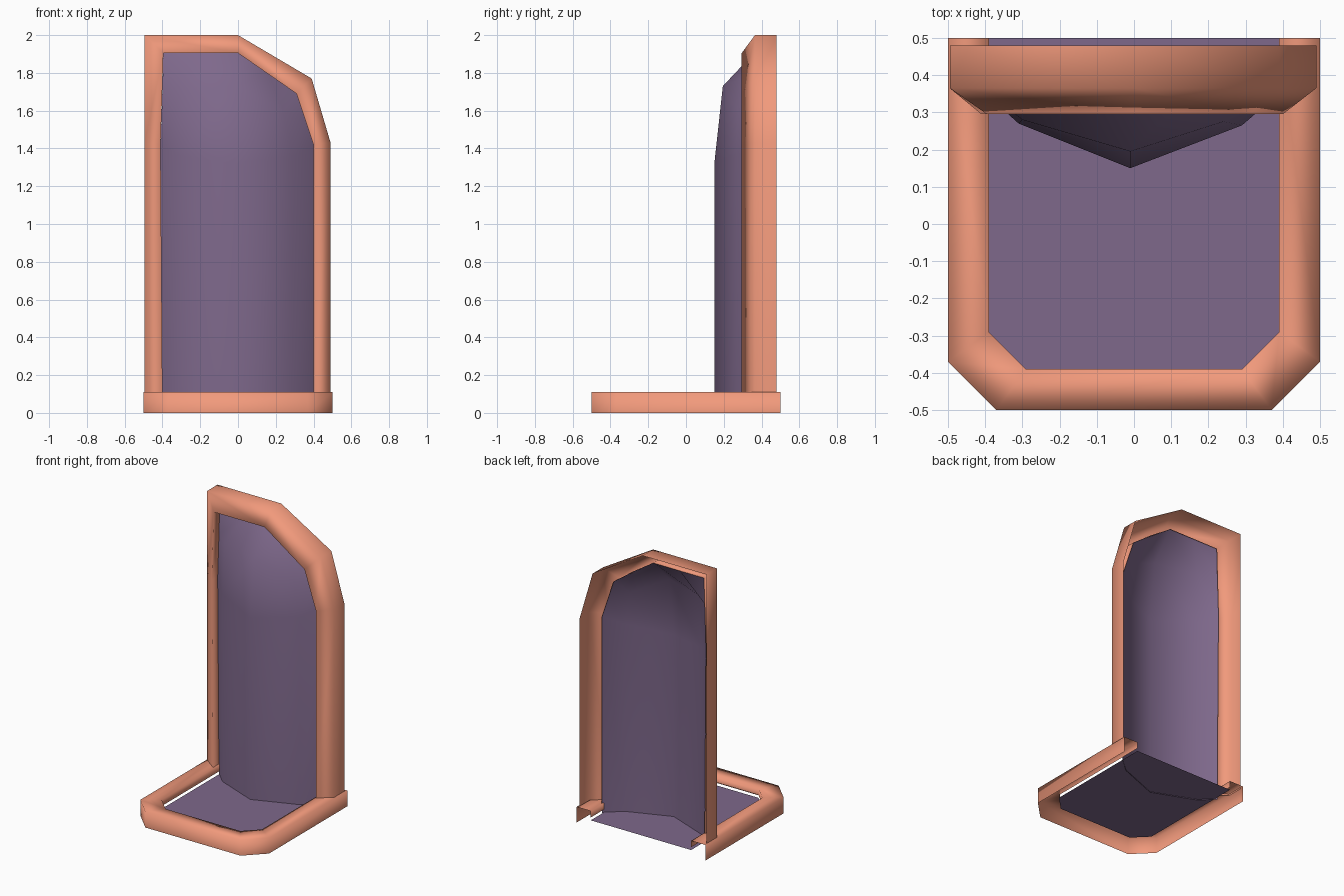
import bpy

if "Cube" in bpy.data.objects:
    bpy.data.objects.remove(bpy.data.objects["Cube"])


def material(name, color):
    m = bpy.data.materials.new(name)
    m.diffuse_color = color
    m.use_nodes = True
    m.node_tree.nodes["Principled BSDF"].inputs["Base Color"].default_value = m.diffuse_color
    return m


orange = material("orange_trim", (0.88, 0.32, 0.2, 1))
purple = material("purple_panel", (0.21, 0.14, 0.26, 1))


def make(name, verts, faces, mat, smooth=True):
    me = bpy.data.meshes.new(name)
    me.from_pydata(verts, [], faces)
    me.polygons.foreach_set("use_smooth", [smooth] * len(me.polygons))
    me.materials.append(mat)
    ob = bpy.data.objects.new(name, me)
    bpy.context.collection.objects.link(ob)
    return ob


def bridge(name, rails, mat):
    """Skin a strip of quads across rails with equal point counts."""
    n = len(rails[0])
    verts = [p for r in rails for p in r]
    faces = [(r * n + i, r * n + i + 1, (r + 1) * n + i + 1, (r + 1) * n + i)
             for r in range(len(rails) - 1) for i in range(n - 1)]
    return make(name, verts, faces, mat)


def mirrored(half):
    return half + [(-x, y) for x, y in reversed(half)]


# Seat trim: open channel around three sides
outer = mirrored([(-0.5, 0.5), (-0.5, -0.37), (-0.37, -0.5)])
inner = mirrored([(-0.39, 0.5), (-0.39, -0.29), (-0.29, -0.39)])
bridge("seat_trim", [[(x, y, z) for x, y in line] for line, z in
                     [(outer, 0), (outer, 0.11), (inner, 0.11), (inner, 0.065)]], orange)

# Seat panel
make("seat_panel", [(x, y, 0.045) for x, y in inner], [tuple(range(6))], purple, False)

# Back trim: slanted front, open at the rear
outer = [(-0.495, 0.1), (-0.495, 1.43), (-0.495, 2), (0, 2), (0.39, 1.77), (0.49, 1.43), (0.49, 0.1)]
inner = [(-0.4, 0.1), (-0.41, 1.42), (-0.395, 1.905), (0, 1.905), (0.31, 1.69), (0.4, 1.42), (0.4, 0.1)]
bridge("back_trim", [[(x, y, z) for x, z in line] for line, y in
                     [(outer, 0.48), (outer, 0.365), (inner, 0.295), (inner, 0.365)]], orange)

# Back panel: bulges forward, leans back at the top
bridge("back_panel", [
    [(-0.4, 0.36, 0.04), (-0.31, 0.27, 0.04), (-0.01, 0.15, 0.04), (0.29, 0.265, 0.04), (0.4, 0.36, 0.04)],
    [(-0.41, 0.36, 1.42), (-0.31, 0.27, 1.36), (-0.01, 0.15, 1.32), (0.29, 0.265, 1.36), (0.4, 0.36, 1.42)],
    [(-0.4, 0.36, 1.72), (-0.3, 0.28, 1.72), (-0.01, 0.195, 1.73), (0.24, 0.275, 1.6), (0.355, 0.36, 1.555)],
    [(-0.395, 0.36, 1.905), (-0.2, 0.36, 1.905), (0, 0.36, 1.905), (0.16, 0.36, 1.8), (0.31, 0.36, 1.69)],
], purple)
